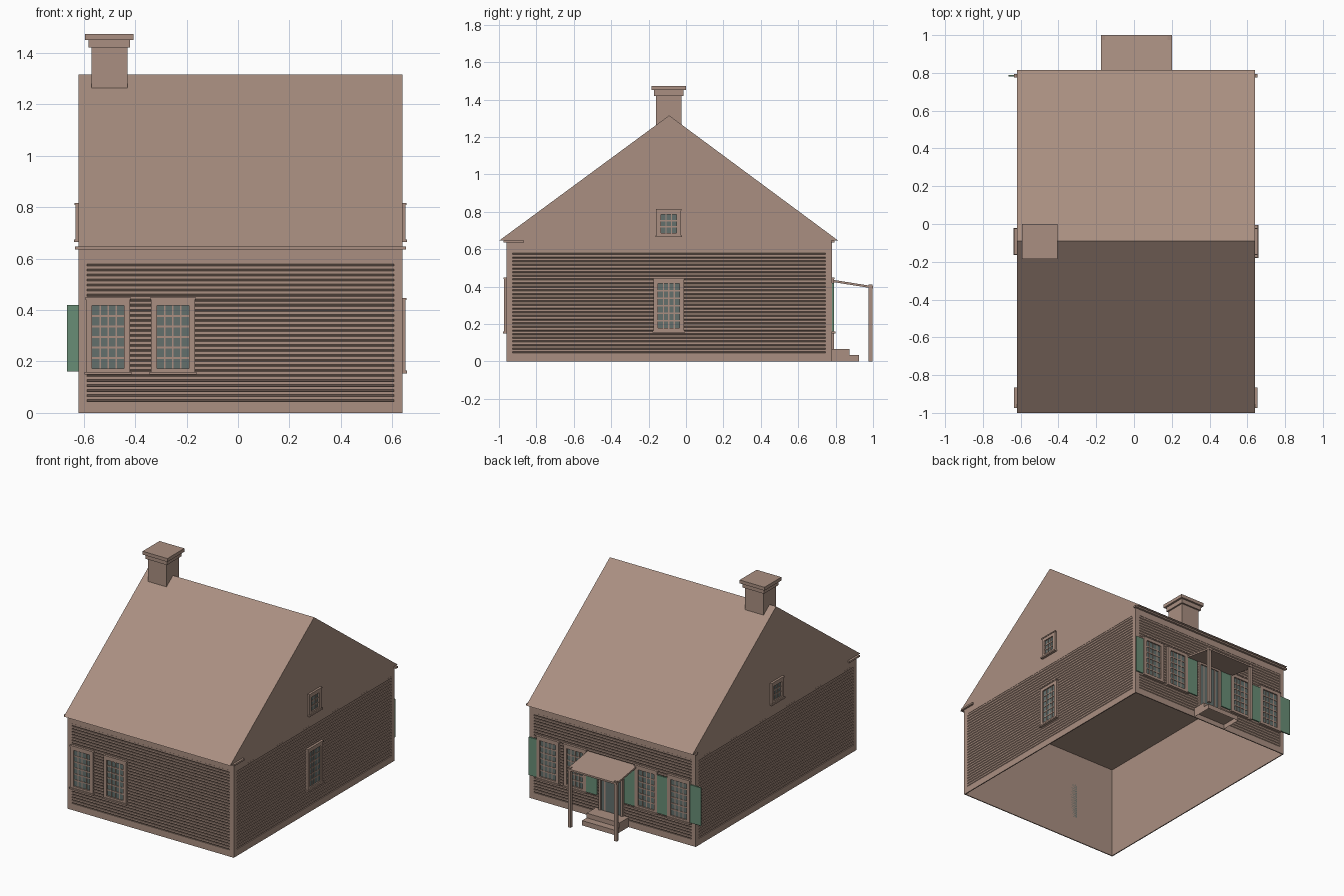
import bpy, bmesh
from mathutils import Vector

if "Cube" in bpy.data.objects:
    bpy.data.objects.remove(bpy.data.objects["Cube"], do_unlink=True)


def material(name, rgb):
    m = bpy.data.materials.new(name)
    m.use_nodes = True
    m.diffuse_color = (*rgb, 1)
    m.node_tree.nodes["Principled BSDF"].inputs["Base Color"].default_value = (*rgb, 1)
    return m


MATS = [material("warm_brown", (0.40, 0.275, 0.22)),
        material("window_glass", (0.125, 0.16, 0.152)),
        material("shutter_green", (0.14, 0.27, 0.18))]
BROWN, GLASS, GREEN = range(3)

# House outline
X0, X1, Y0, Y1 = -0.62, 0.64, -0.96, 0.78
EAVE, RIDGE_Y, RIDGE_Z = 0.645, -0.09, 1.315
SKIN = 0.007

# Wall mappings: along the wall, up, outward -> world
WALLS = {
    "front": lambda u, v, d: Vector((u, Y0 - d, v)),
    "back": lambda u, v, d: Vector((u, Y1 + d, v)),
    "right": lambda u, v, d: Vector((X1 + d, u, v)),
    "left": lambda u, v, d: Vector((X0 - d, u, v)),
}


def finish(name, bm, recalc=True):
    if recalc:
        bmesh.ops.recalc_face_normals(bm, faces=bm.faces)
    me = bpy.data.meshes.new(name)
    bm.to_mesh(me)
    bm.free()
    for m in MATS:
        me.materials.append(m)
    ob = bpy.data.objects.new(name, me)
    bpy.context.scene.collection.objects.link(ob)
    return ob


def box(bm, a, b, mat=BROWN, skip=()):
    """Box between two corners; skip lists z directions left open."""
    a, b = Vector(a), Vector(b)
    geo = bmesh.ops.create_cube(bm, size=1)
    for v in geo["verts"]:
        v.co = Vector((a[i] + b[i]) / 2 + v.co[i] * abs(b[i] - a[i]) for i in range(3))
    faces = {f for v in geo["verts"] for f in v.link_faces}
    for f in faces:
        f.material_index = mat
    gone = [f for f in faces if round(f.normal.z) in skip]
    if gone:
        bmesh.ops.delete(bm, geom=gone, context="FACES_ONLY")


def slab(bm, wall, u0, u1, v0, v1, d0, d1, mat=BROWN):
    box(bm, WALLS[wall](u0, v0, d0), WALLS[wall](u1, v1, d1), mat)


def prism(name, profile, x0, x1):
    """Extrude a y-z profile along x."""
    bm = bmesh.new()
    f = bm.faces.new([bm.verts.new((x0, y, z)) for y, z in profile])
    ext = bmesh.ops.extrude_face_region(bm, geom=[f])["geom"]
    for v in ext:
        if isinstance(v, bmesh.types.BMVert):
            v.co.x = x1
    return finish(name, bm)


# Wall core, open underneath
bm = bmesh.new()
box(bm, (X0 + SKIN, Y0 + SKIN, 0), (X1 - SKIN, Y1 - SKIN, EAVE), skip=(-1, 1))
finish("wall_core", bm, recalc=False)

# Clapboards with slanted lower edges, framed by flat trim
LOW, HIGH, CORNER, ROWS = 0.045, 0.591, 0.033, 28
for wall, place in WALLS.items():
    lo, hi = (X0, X1) if wall in ("front", "back") else (Y0, Y1)
    flip = wall in ("back", "left")
    step = (HIGH - LOW) / ROWS
    bm = bmesh.new()
    for i in range(ROWS):
        z = LOW + i * step
        rows = [(z, -SKIN), (z + 0.007, -0.001), (z + step - 0.001, -0.001), (z + step, -SKIN)]
        for (za, da), (zb, db) in zip(rows, rows[1:]):
            quad = [place(lo + CORNER, za, da), place(hi - CORNER, za, da),
                    place(hi - CORNER, zb, db), place(lo + CORNER, zb, db)]
            if flip:
                quad.reverse()
            bm.faces.new([bm.verts.new(p) for p in quad])
    bmesh.ops.remove_doubles(bm, verts=bm.verts, dist=0.0001)
    finish(wall + "_clapboards", bm, recalc=False)

    bm = bmesh.new()
    slab(bm, wall, lo, hi, 0, LOW, -SKIN, 0)
    slab(bm, wall, lo, hi, HIGH, EAVE, -SKIN, 0)
    slab(bm, wall, lo, lo + CORNER, LOW, HIGH, -SKIN, 0)
    slab(bm, wall, hi - CORNER, hi, LOW, HIGH, -SKIN, 0)
    finish(wall + "_trim", bm)

# Roof with flush gables
prism("roof", [(-1.0, EAVE), (RIDGE_Y, RIDGE_Z), (0.815, EAVE)], X0, X1)

# Cornices, the front ones returning along the sides
bm = bmesh.new()
box(bm, (X0 - 0.014, -0.975, 0.635), (X1 + 0.014, Y0, 0.647))
for x, out in ((X0, -0.014), (X1, 0.014)):
    box(bm, (x, -0.975, 0.635), (x + out, -0.865, 0.647))
finish("front_cornice", bm)
bm = bmesh.new()
box(bm, (X0 - 0.014, Y1 - 0.005, 0.635), (X1 + 0.014, Y1 + 0.015, 0.647))
finish("back_cornice", bm)

# Chimney with stepped cap
bm = bmesh.new()
for grow, z0, z1 in ((0, 1.2, 1.42), (0.011, 1.42, 1.45), (0.024, 1.45, 1.473)):
    box(bm, (-0.57 - grow, -0.16 - grow, z0), (-0.43 + grow, -0.025 + grow, z1))
finish("chimney", bm)


def window(name, wall, c, w, z0, z1, cols, rows, rim=0.024):
    """Framed sash with glazing bars and a projecting sill."""
    bm = bmesh.new()
    a, b = c - w / 2, c + w / 2
    ga, gb, gz0, gz1 = a + rim, b - rim, z0 + rim * 0.8, z1 - rim * 1.2
    slab(bm, wall, ga, gb, gz0, gz1, -SKIN, 0.003, GLASS)
    for u0, u1 in ((a, ga), (gb, b)):
        slab(bm, wall, u0, u1, z0, z1, -SKIN, 0.012)
    for v0, v1 in ((z0, gz0), (gz1, z1)):
        slab(bm, wall, ga, gb, v0, v1, -SKIN, 0.012)
    for i in range(1, cols):
        u = ga + (gb - ga) * i / cols
        slab(bm, wall, u - 0.003, u + 0.003, gz0, gz1, 0.003, 0.006)
    for i in range(1, rows):
        v = gz0 + (gz1 - gz0) * i / rows
        slab(bm, wall, ga, gb, v - 0.004, v + 0.004, 0.003, 0.006)
    slab(bm, wall, a - 0.005, b + 0.005, z0 - 0.004, z0 + 0.006, -SKIN, 0.018)
    slab(bm, wall, a - 0.003, b + 0.003, z1 - 0.007, z1 + 0.001, -SKIN, 0.015)
    finish(name, bm)


# Windows
for i, c in enumerate((-0.505, -0.253)):
    window(f"front_window_{i + 1}", "front", c, 0.172, 0.153, 0.447, 4, 6)
for i, c in enumerate((0.495, 0.29, -0.25, -0.497)):
    window(f"back_window_{i + 1}", "back", c, 0.17, 0.153, 0.447, 4, 6)
window("side_window", "right", -0.092, 0.165, 0.158, 0.445, 4, 6)
for wall in ("right", "left"):
    window(wall + "_attic_window", wall, -0.092, 0.132, 0.668, 0.815, 3, 3)

# Shutters
for i, c in enumerate((0.6, 0.163, -0.123, -0.373, -0.625)):
    bm = bmesh.new()
    slab(bm, "back", c - 0.04, c + 0.04, 0.16, 0.42, 0.001, 0.01, GREEN)
    finish(f"shutter_{i + 1}", bm)

# Door with frame and centre bar
bm = bmesh.new()
DOOR = 0.018
slab(bm, "back", DOOR - 0.075, DOOR + 0.075, 0.06, 0.41, -SKIN, 0.004, GLASS)
for s in (-1, 1):
    slab(bm, "back", DOOR + s * 0.075, DOOR + s * 0.092, 0.06, 0.41, -SKIN, 0.012)
    slab(bm, "back", DOOR + s * 0.042, DOOR + s * 0.05, 0.06, 0.41, 0.004, 0.008)
slab(bm, "back", DOOR - 0.092, DOOR + 0.092, 0.41, 0.43, -SKIN, 0.012)
finish("door", bm)

# Porch roof, posts and steps
prism("porch_roof", [(Y1, 0.425), (Y1, 0.437), (1.0, 0.402), (1.0, 0.39)], -0.175, 0.2)
for name, x in (("right_post", -0.163), ("left_post", 0.188)):
    bm = bmesh.new()
    box(bm, (x - 0.01, 0.975, 0), (x + 0.01, 0.996, 0.41))
    finish("porch_" + name, bm)
bm = bmesh.new()
box(bm, (-0.11, Y1, 0), (0.14, 0.925, 0.033), skip=(-1,))
box(bm, (-0.11, Y1, 0.033), (0.14, 0.875, 0.065), skip=(-1,))
finish("porch_steps", bm, recalc=False)
